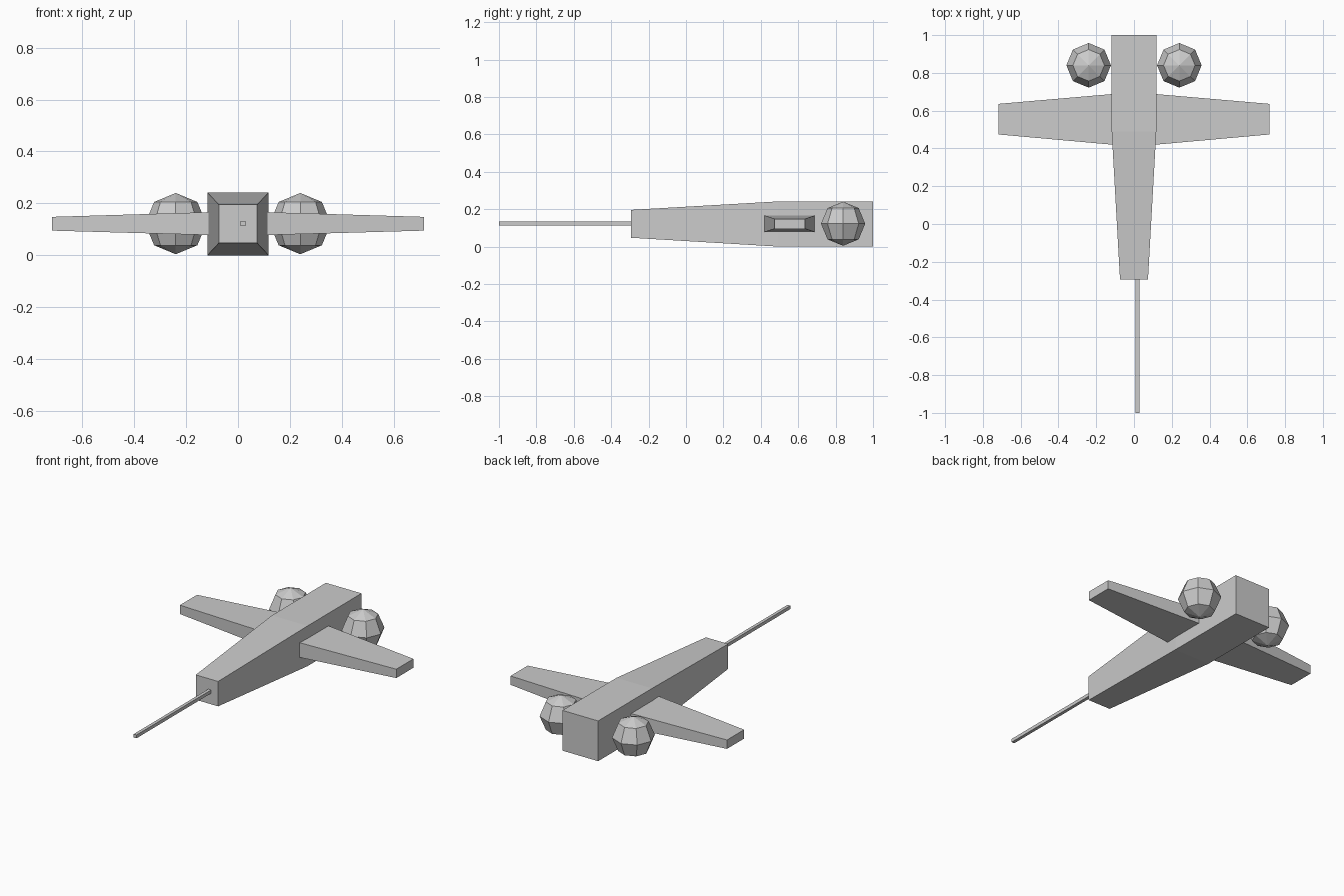
import bpy, bmesh

if "Cube" in bpy.data.objects:
    bpy.data.objects.remove(bpy.data.objects["Cube"])


def add_object(name, bm):
    bmesh.ops.recalc_face_normals(bm, faces=bm.faces)
    mesh = bpy.data.meshes.new(name)
    bm.to_mesh(mesh)
    bm.free()
    obj = bpy.data.objects.new(name, mesh)
    bpy.context.collection.objects.link(obj)
    return obj


def loft(name, sections, axis):
    """Bridge rectangles (position, u0, u1, z0, z1) placed along the x or y axis."""
    bm = bmesh.new()
    rings = []
    for p, u0, u1, z0, z1 in sections:
        corners = [(u0, z0), (u1, z0), (u1, z1), (u0, z1)]
        rings.append([bm.verts.new((p, u, z) if axis == "x" else (u, p, z))
                      for u, z in corners])
    for a, b in zip(rings, rings[1:]):
        for i in range(4):
            j = (i + 1) % 4
            bm.faces.new((a[i], a[j], b[j], b[i]))
    bm.faces.new(rings[0])
    bm.faces.new(rings[-1])
    return add_object(name, bm)


def mirror_x(obj):
    obj.modifiers.new("Mirror", "MIRROR").use_axis[0] = True


# Fuselage: straight rear block, tapering towards the front
loft("fuselage", [(1.0, -0.118, 0.118, 0.0, 0.241),
                  (0.49, -0.118, 0.118, 0.0, 0.241),
                  (-0.294, -0.074, 0.074, 0.047, 0.196)], "y")

# Thin nose rod
loft("nose_rod", [(-1.0, 0.009, 0.028, 0.113, 0.133),
                  (-0.285, 0.009, 0.028, 0.113, 0.133)], "y")

# Tapered wings
wings = loft("wings", [(0.114, 0.42, 0.688, 0.078, 0.166),
                       (0.717, 0.474, 0.636, 0.095, 0.148)], "x")
mirror_x(wings)

# Low-poly engine pods beside the rear
bm = bmesh.new()
bmesh.ops.create_uvsphere(bm, u_segments=8, v_segments=4, radius=0.118)
bmesh.ops.translate(bm, verts=bm.verts, vec=(0.24, 0.84, 0.122))
mirror_x(add_object("engine_pods", bm))
